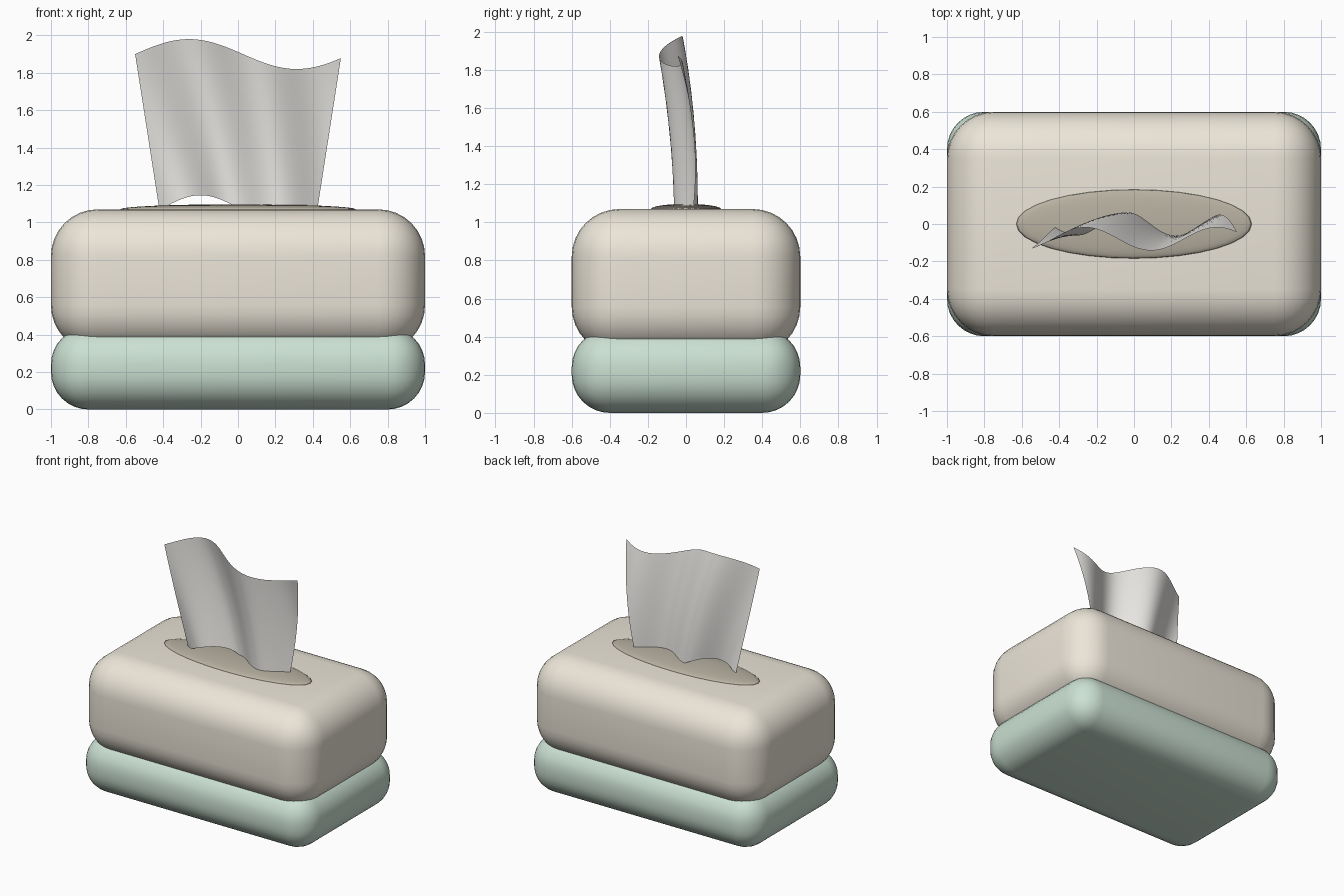
import bpy, bmesh, math

if "Cube" in bpy.data.objects:
    bpy.data.objects.remove(bpy.data.objects["Cube"])


def finish(obj, color):
    mat = bpy.data.materials.new(obj.name + "_color")
    mat.diffuse_color = (*color, 1)
    mat.use_nodes = True
    mat.node_tree.nodes["Principled BSDF"].inputs["Base Color"].default_value = mat.diffuse_color
    obj.data.materials.append(mat)
    for p in obj.data.polygons:
        p.use_smooth = True
    return obj


def new_object(name, bm, color):
    mesh = bpy.data.meshes.new(name)
    bm.to_mesh(mesh)
    bm.free()
    obj = bpy.data.objects.new(name, mesh)
    bpy.context.collection.objects.link(obj)
    return finish(obj, color)


def rounded_box(name, z0, z1, radius, color):
    bm = bmesh.new()
    bmesh.ops.create_cube(bm, size=1)
    for v in bm.verts:
        v.co.x *= 2.0
        v.co.y *= 1.2
        v.co.z = z0 if v.co.z < 0 else z1
    bmesh.ops.bevel(bm, geom=bm.edges[:], offset=radius, segments=8,
                    profile=0.5, affect='EDGES')
    return new_object(name, bm, color)


# Two stacked cushions of the box body
rounded_box("box_base", 0.0, 0.44, 0.20, (0.60, 0.75, 0.65))
rounded_box("box_cover", 0.307, 1.07, 0.25, (0.84, 0.79, 0.69))

# Dark oval opening, a very flat ellipsoid
bm = bmesh.new()
bmesh.ops.create_uvsphere(bm, u_segments=32, v_segments=16, radius=1)
for v in bm.verts:
    v.co = (v.co.x * 0.63, v.co.y * 0.184, 1.07 + v.co.z * 0.027)
new_object("slot_opening", bm, (0.48, 0.44, 0.36))

# Tissue sheet: flares upward, with slanting folds and wavy edges
NU, NV = 40, 24
bm = bmesh.new()
rows = []
for j in range(NV + 1):
    v = j / NV
    row = []
    for i in range(NU + 1):
        u = i / NU
        x = (2 * u - 1) * (0.42 + 0.13 * v)
        y = -0.08 * v * v + 0.062 * math.sin(9.8 * u - 1 - 1.9 * (1 - v))
        z = 1.065 + 0.835 * v + 0.08 * math.sin(6 * u)
        row.append(bm.verts.new((x, y, z)))
    rows.append(row)
for a, b in zip(rows, rows[1:]):
    for i in range(NU):
        bm.faces.new((a[i], a[i + 1], b[i + 1], b[i]))
new_object("tissue_sheet", bm, (0.86, 0.84, 0.81))
